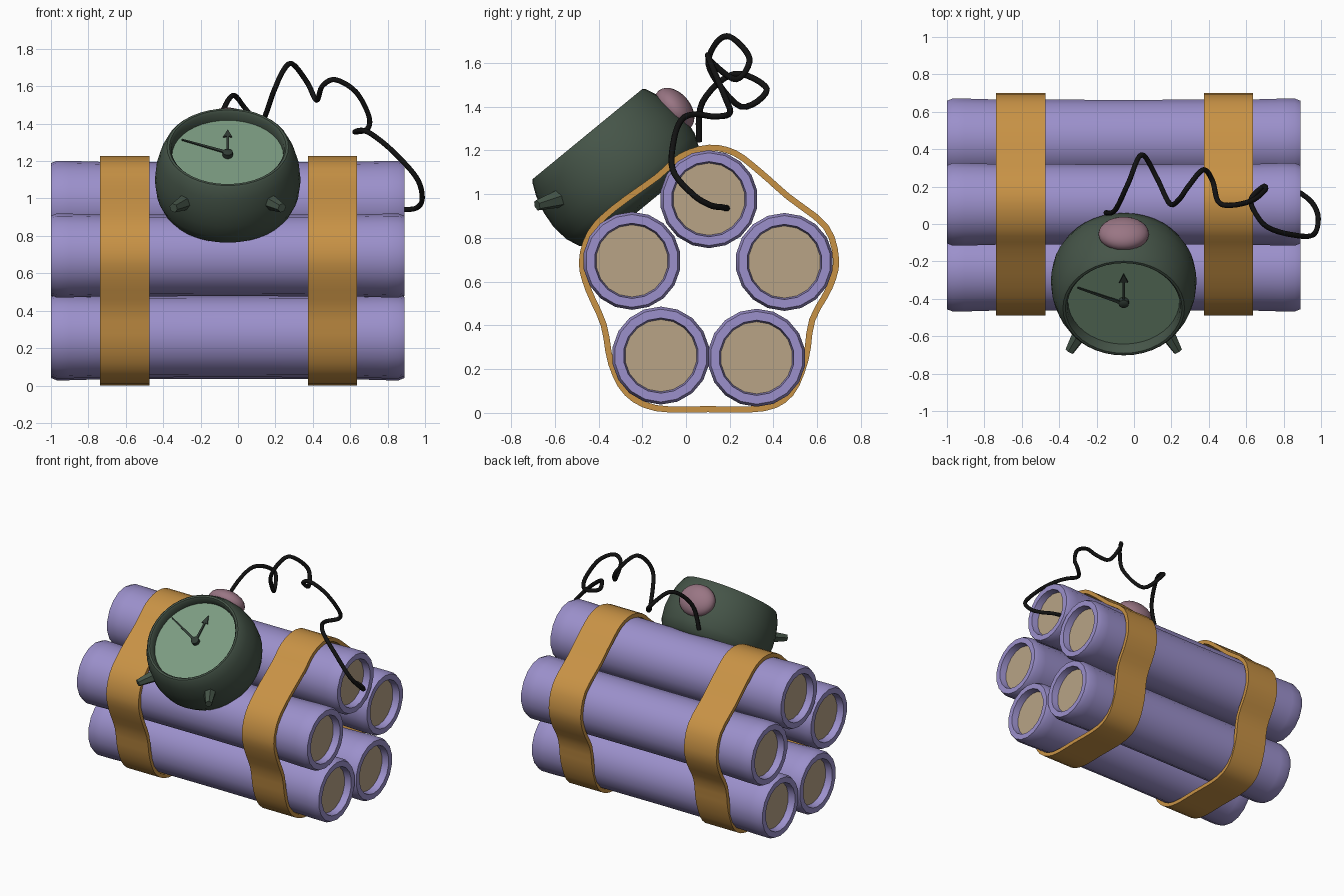
import bpy, bmesh, math
from mathutils import Matrix, Vector

if "Cube" in bpy.data.objects:
    bpy.data.objects.remove(bpy.data.objects["Cube"])


def material(name, rgb):
    m = bpy.data.materials.new(name)
    m.diffuse_color = (*rgb, 1)
    m.use_nodes = True
    m.node_tree.nodes["Principled BSDF"].inputs["Base Color"].default_value = m.diffuse_color
    return m


PURPLE = material("purple", (0.33, 0.28, 0.60))
TAN = material("tan", (0.48, 0.37, 0.24))
ORANGE = material("orange", (0.58, 0.29, 0.06))
GREEN = material("dark_green", (0.06, 0.09, 0.065))
DIAL = material("dial_green", (0.20, 0.33, 0.22))
PINK = material("pink", (0.32, 0.18, 0.23))
DARK = material("hand_dark", (0.03, 0.045, 0.035))
BLACK = material("black", (0.006, 0.006, 0.006))


def finish(bm, name, mats, matrix=Matrix(), angle=40):
    bmesh.ops.recalc_face_normals(bm, faces=bm.faces)
    me = bpy.data.meshes.new(name)
    bm.to_mesh(me)
    bm.free()
    ob = bpy.data.objects.new(name, me)
    bpy.context.collection.objects.link(ob)
    for m in mats:
        me.materials.append(m)
    ob.matrix_world = matrix
    bpy.ops.object.select_all(action='DESELECT')
    ob.select_set(True)
    bpy.context.view_layer.objects.active = ob
    if angle:
        bpy.ops.object.shade_smooth_by_angle(angle=math.radians(angle))
    return ob


def lathe(profile, n, cap_mat=(0, 0)):
    """Rings of (radius, z), with both ends capped."""
    bm = bmesh.new()
    rings = [[bm.verts.new((r * math.cos(2 * math.pi * i / n), r * math.sin(2 * math.pi * i / n), z))
              for i in range(n)] for r, z in profile]
    for a, b in zip(rings, rings[1:]):
        for i in range(n):
            j = (i + 1) % n
            bm.faces.new((a[i], a[j], b[j], b[i]))
    for ring, m in zip((rings[0], rings[-1]), cap_mat):
        bm.faces.new(ring).material_index = m
    return bm


def prism(outline, z0, z1):
    bm = bmesh.new()
    f = bm.faces.new([bm.verts.new((x, y, z0)) for x, y in outline])
    top = bmesh.ops.extrude_face_region(bm, geom=[f])["geom"]
    bmesh.ops.translate(bm, vec=(0, 0, z1 - z0), verts=[v for v in top if isinstance(v, bmesh.types.BMVert)])
    return bm


def spline(pts, steps, closed):
    """Catmull-Rom through the given points."""
    pts = [Vector(p) for p in pts]
    n, out = len(pts), []
    get = (lambda i: pts[i % n]) if closed else (lambda i: pts[max(0, min(n - 1, i))])
    for i in range(n if closed else n - 1):
        a, b, c, d = (get(i + k) for k in (-1, 0, 1, 2))
        for s in range(steps):
            t = s / steps
            out.append(0.5 * (2 * b + (c - a) * t + (2 * a - 5 * b + 4 * c - d) * t * t
                              + (3 * b - a - 3 * c + d) * t ** 3))
    return out if closed else out + [pts[-1]]


# Sticks: tubes along x with recessed tan ends
half = [(0.165, 0.895), (0.172, 0.945), (0.212, 0.945), (0.224, 0.915), (0.224, 0.85), (0.219, 0.68)]
stick = half + [(0.217, 0)] + [(r, -x) for r, x in reversed(half)]
for i, (y, z) in enumerate([(0.105, 0.977), (-0.247, 0.695), (0.45, 0.69), (-0.115, 0.262), (0.323, 0.252)]):
    M = Matrix.Translation((-0.055, y, z)) @ Matrix.Rotation(math.pi / 2, 4, 'Y')
    finish(lathe(stick, 18, (1, 1)), f"stick_{i + 1}", [PURPLE, TAN], M)

# Straps: closed band wrapped around the bundle
band = spline([(0.105, 1.226), (-0.03, 1.185), (-0.14, 1.09), (-0.34, 0.945), (-0.45, 0.83), (-0.49, 0.69),
               (-0.46, 0.56), (-0.39, 0.40), (-0.355, 0.22), (-0.28, 0.08), (-0.14, 0.008), (0.10, 0.003),
               (0.36, 0.008), (0.49, 0.08), (0.56, 0.24), (0.59, 0.42), (0.67, 0.57), (0.70, 0.70),
               (0.65, 0.86), (0.475, 1.0), (0.35, 1.11), (0.23, 1.20)], 3, True)
for side, x0, x1 in (("left", -0.738, -0.474), ("right", 0.374, 0.636)):
    bm = bmesh.new()
    n, loops = len(band), []
    for i, p in enumerate(band):
        tan = (band[(i + 1) % n] - band[i - 1]).normalized()
        q = p + Vector((-tan.y, tan.x)) * 0.028
        loops.append([bm.verts.new((x, *v)) for x, v in ((x0, p), (x1, p), (x1, q), (x0, q))])
        # inward offset keeps the measured outline outside
    for i in range(n):
        a, b = loops[i], loops[(i + 1) % n]
        for k in range(4):
            bm.faces.new((a[k], a[(k + 1) % 4], b[(k + 1) % 4], b[k]))
    finish(bm, f"strap_{side}", [ORANGE])

# Clock frame: local z faces out of the dial, local y is twelve o'clock
C = Matrix.Translation((-0.055, -0.45, 1.275)) @ Matrix.Rotation(math.radians(39.4), 4, 'X')

# Clock body with recessed dial
body = [(0.22, -0.42), (0.31, -0.405), (0.355, -0.37), (0.38, -0.31), (0.39, -0.23), (0.383, -0.15),
        (0.362, -0.07), (0.335, -0.01), (0.325, 0), (0.312, 0), (0.302, -0.012), (0.298, -0.06)]
finish(lathe(body, 40, (0, 1)), "clock_body", [GREEN, DIAL], C)

# Hands and hub
hour = [(-0.008, 0), (0.008, 0), (0.006, 0.145), (0.024, 0.14), (0, 0.2), (-0.024, 0.14), (-0.006, 0.145)]
minute = [(-0.01, 0), (0.01, 0), (0.004, 0.27), (-0.004, 0.27)]
finish(prism(hour, -0.05, -0.042), "hour_hand", [DARK], C, 0)
finish(prism(minute, -0.042, -0.035), "minute_hand", [DARK], C @ Matrix.Rotation(math.radians(66), 4, 'Z'), 0)
finish(lathe([(0.027, -0.06), (0.027, -0.034), (0.018, -0.028)], 16), "hand_hub", [DARK], C)

# Bell button on top of the clock
bm = bmesh.new()
bmesh.ops.create_uvsphere(bm, u_segments=24, v_segments=14, radius=1)
finish(bm, "bell_button", [PINK], C @ Matrix.Translation((0, 0.378, -0.165)) @ Matrix.Diagonal((0.135, 0.075, 0.112, 1)))

# Feet: tapered pegs
for side, s in (("left", -1), ("right", 1)):
    a, b = Vector((s * 0.215, -0.265, -0.155)), Vector((s * 0.29, -0.385, -0.105))
    M = C @ Matrix.Translation(a) @ (b - a).to_track_quat('Z', 'Y').to_matrix().to_4x4()
    finish(lathe([(0.047, 0), (0.025, (b - a).length)], 6), f"foot_{side}", [GREEN], M, 30)

# Wire: round tube along a loose path
path = spline([(-0.15, 0.06, 1.24), (-0.10, 0.075, 1.42), (-0.03, 0.22, 1.55), (0.04, 0.37, 1.48),
               (0.12, 0.25, 1.40), (0.19, 0.11, 1.57), (0.24, 0.13, 1.68), (0.29, 0.20, 1.72),
               (0.37, 0.29, 1.62), (0.42, 0.23, 1.525), (0.45, 0.12, 1.60), (0.52, 0.10, 1.635),
               (0.63, 0.125, 1.57), (0.70, 0.18, 1.44), (0.69, 0.20, 1.37), (0.625, 0.13, 1.355),
               (0.66, 0.04, 1.365), (0.72, -0.02, 1.34), (0.83, -0.055, 1.25), (0.955, -0.06, 1.11),
               (0.985, 0.03, 1.0), (0.955, 0.11, 0.95), (0.89, 0.165, 0.94), (0.83, 0.19, 0.935)], 6, False)
bm = bmesh.new()
rings, normal = [], Vector((1, 0, 0))
for i, p in enumerate(path):
    tan = (path[min(i + 1, len(path) - 1)] - path[max(i - 1, 0)]).normalized()
    normal = (normal - tan * normal.dot(tan)).normalized()
    side = tan.cross(normal)
    rings.append([bm.verts.new(p + 0.014 * (math.cos(k * math.pi / 4) * normal + math.sin(k * math.pi / 4) * side))
                  for k in range(8)])
for a, b in zip(rings, rings[1:]):
    for k in range(8):
        bm.faces.new((a[k], a[(k + 1) % 8], b[(k + 1) % 8], b[k]))
bm.faces.new(rings[0])
bm.faces.new(rings[-1])
finish(bm, "wire", [BLACK], angle=60)
